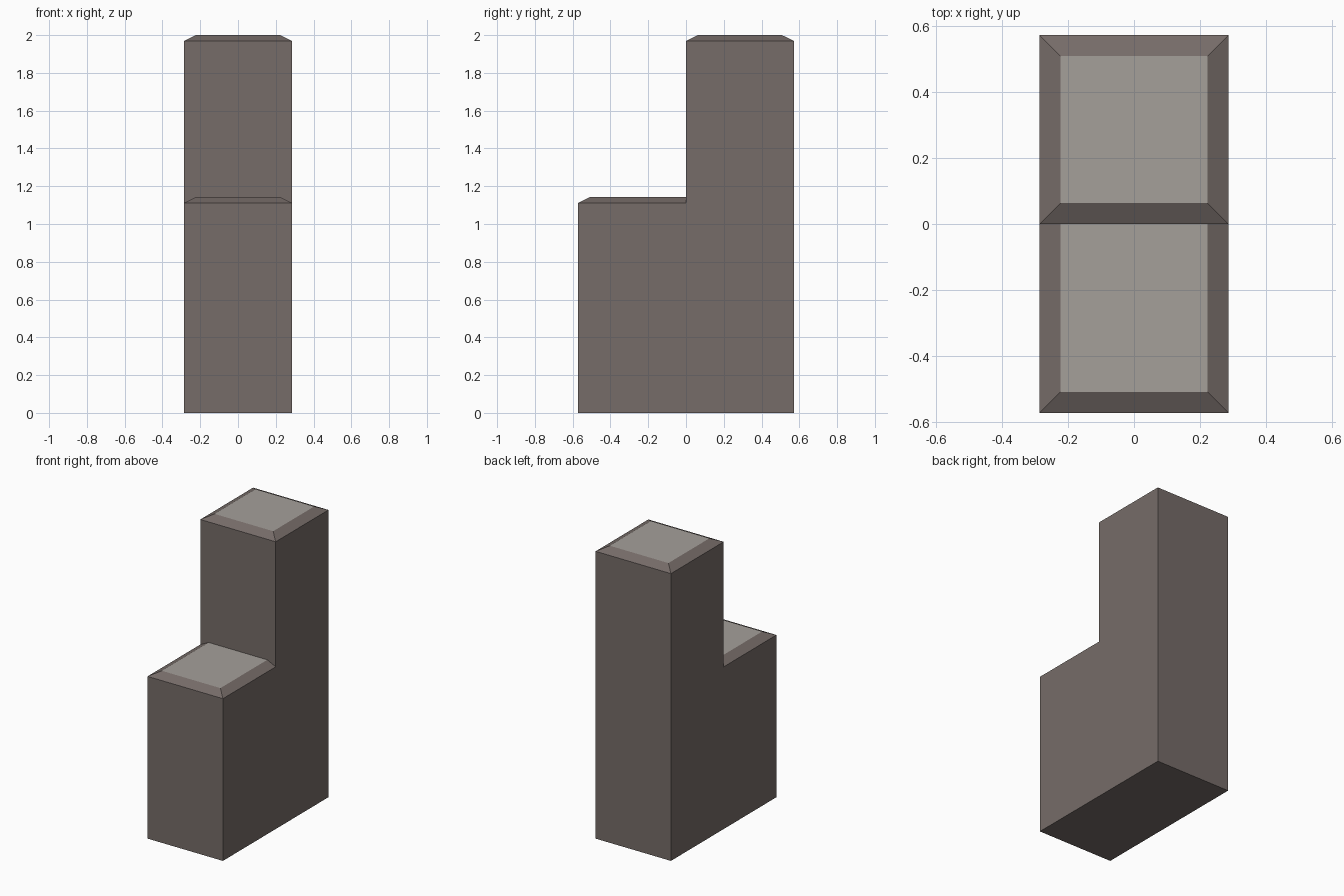
import bpy, bmesh

if "Cube" in bpy.data.objects:
    bpy.data.objects.remove(bpy.data.objects["Cube"])

W, D = 0.2857, 0.5714          # half width, half depth
LOW, HIGH = 1.1429, 2.0        # step heights
INSET, RISE = 0.0635, 0.031    # chamfer around each top


def material(name, rgb):
    mat = bpy.data.materials.new(name)
    mat.diffuse_color = (*rgb, 1)
    mat.use_nodes = True
    mat.node_tree.nodes["Principled BSDF"].inputs["Base Color"].default_value = mat.diffuse_color
    return mat


bm = bmesh.new()

# L-shaped side profile extruded across the width
profile = [(-D, 0), (D, 0), (D, HIGH - RISE), (0, HIGH - RISE),
           (0, LOW - RISE), (-D, LOW - RISE)]
side = bm.faces.new([bm.verts.new((-W, y, z)) for y, z in profile])
ext = bmesh.ops.extrude_face_region(bm, geom=[side])
bmesh.ops.translate(bm, vec=(2 * W, 0, 0),
                    verts=[g for g in ext["geom"] if isinstance(g, bmesh.types.BMVert)])
bmesh.ops.recalc_face_normals(bm, faces=bm.faces)

# Raised, chamfered tops on both steps
tops = [f for f in bm.faces if f.normal.z > 0.9]
bmesh.ops.inset_individual(bm, faces=tops, thickness=INSET, use_even_offset=True)
for f in tops:
    f.material_index = 1
    low = f.calc_center_median().z < 1.5
    for v in f.verts:
        v.co.z = LOW if low else HIGH
        if low and v.co.y > -0.2:      # low top runs flat into the tall wall
            v.co.y = 0

# Drop the hidden face where the low top meets the wall
bm.normal_update()
hidden = [f for f in bm.faces
          if all(abs(v.co.y) < 1e-4 and v.co.z < LOW + 0.01 for v in f.verts)]
bmesh.ops.delete(bm, geom=hidden, context='FACES_ONLY')

mesh = bpy.data.meshes.new("stepped_block")
bm.to_mesh(mesh)
bm.free()
mesh.materials.append(material("brown_grey_stone", (0.181, 0.150, 0.139)))
mesh.materials.append(material("light_grey_top", (0.376, 0.349, 0.323)))
obj = bpy.data.objects.new("stepped_block", mesh)
bpy.context.collection.objects.link(obj)
